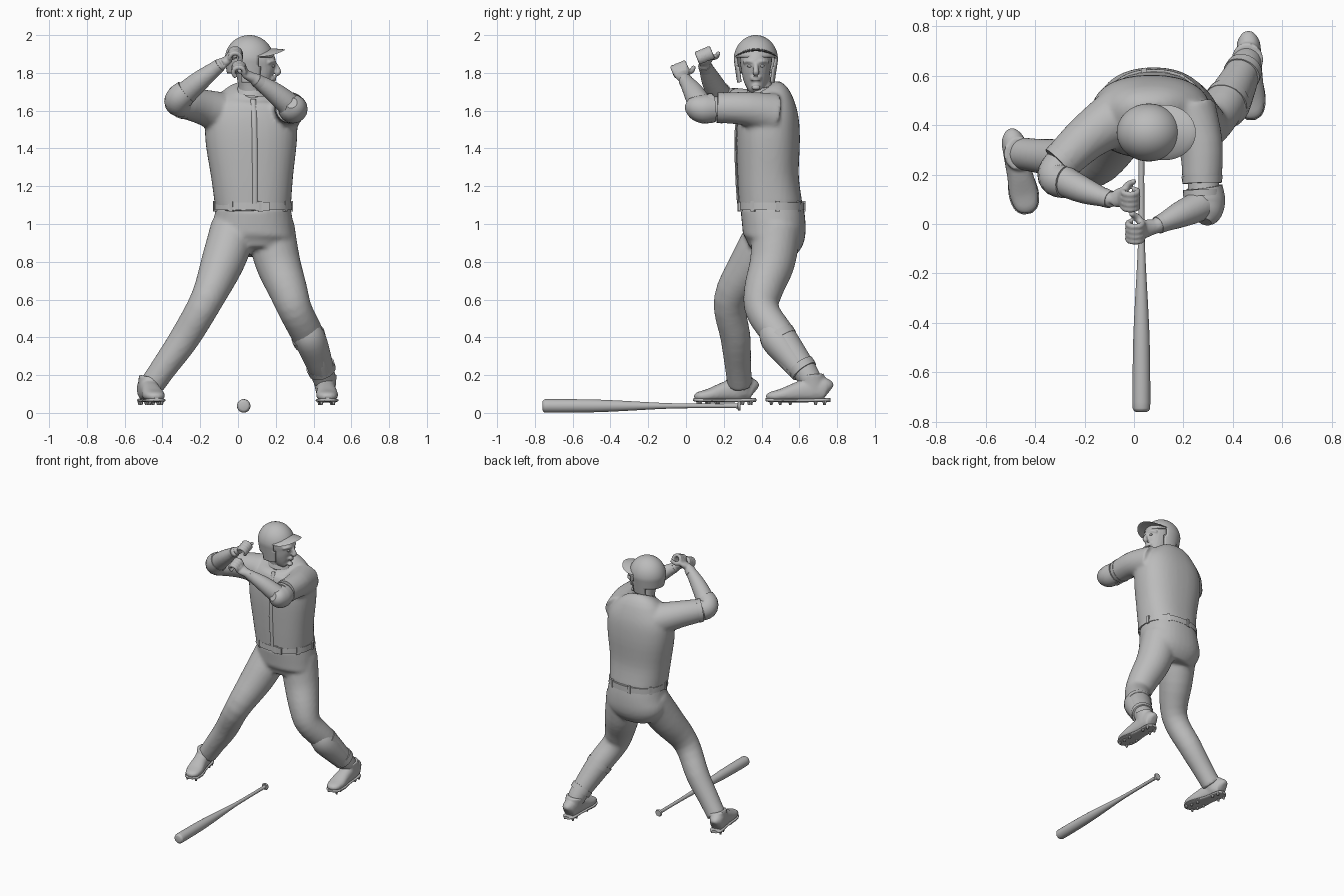
import bpy, bmesh, math
from mathutils import Vector, Matrix

grey = bpy.data.materials.new("plain grey")
grey.diffuse_color = (0.5, 0.5, 0.5, 1)


def spline(pts, sub):
    """Smooth interpolation of (x, y, z, a, b) sections."""
    p = [pts[0]] + pts + [pts[-1]]
    out = []
    for i in range(1, len(p) - 2):
        for k in range(sub):
            t = k / sub
            out.append([0.5 * (2 * b + (c - a) * t + (2*a - 5*b + 4*c - d) * t*t + (3*b - a - 3*c + d) * t**3)
                        for a, b, c, d in zip(p[i-1], p[i], p[i+1], p[i+2])])
    return out + [list(pts[-1])]


def loft(bm, pts, ref=(1, 0, 0), n=24, sub=4, power=1.0):
    """Tube through sections; a is the radius along ref, b across it."""
    pts = spline([tuple(p) if len(p) == 5 else tuple(p) + (p[3],) for p in pts], sub)
    cs = [Vector(p[:3]) for p in pts]
    rings = []
    for i, p in enumerate(pts):
        t = (cs[min(i + 1, len(cs) - 1)] - cs[max(i - 1, 0)]).normalized()
        s = Vector(ref)
        s = (s - t * s.dot(t)).normalized()
        u = t.cross(s)
        ring = []
        for k in range(n):
            c, d = math.cos(math.tau * k / n), math.sin(math.tau * k / n)
            c = math.copysign(abs(c) ** power, c)
            d = math.copysign(abs(d) ** power, d)
            ring.append(bm.verts.new(cs[i] + s * c * p[3] + u * d * p[4]))
        rings.append(ring)
    for r, q in zip(rings, rings[1:]):
        for k in range(n):
            bm.faces.new((r[k], r[(k + 1) % n], q[(k + 1) % n], q[k]))
    bm.faces.new(rings[0][::-1])
    bm.faces.new(rings[-1])


def ball(bm, c, s):
    bmesh.ops.create_uvsphere(bm, u_segments=16, v_segments=10, radius=1,
                              matrix=Matrix.Translation(c) @ Matrix.Diagonal((*s, 1)))


def box(bm, c, s, yaw=0):
    bmesh.ops.create_cube(bm, size=1, matrix=Matrix.Translation(c) @ Matrix.Rotation(yaw, 4, 'Z')
                          @ Matrix.Diagonal((*s, 1)))


def finish(name, bm, voxel=0, smooth=4):
    bmesh.ops.recalc_face_normals(bm, faces=bm.faces)
    me = bpy.data.meshes.new(name)
    bm.to_mesh(me)
    bm.free()
    me.materials.append(grey)
    me.shade_smooth()
    me.set_sharp_from_angle(angle=math.radians(40))
    ob = bpy.data.objects.new(name, me)
    bpy.context.collection.objects.link(ob)
    if voxel:  # fuse the overlapping volumes into one skin
        m = ob.modifiers.new("fuse", 'REMESH')
        m.mode, m.voxel_size, m.use_smooth_shade = 'VOXEL', voxel, True
        m = ob.modifiers.new("soften", 'SMOOTH')
        m.factor, m.iterations = 0.5, smooth
    return ob


# Jersey: trunk and two sleeves
bm = bmesh.new()
loft(bm, [(.08, .45, 1.085, .2, .168), (.075, .435, 1.25, .217, .162), (.07, .435, 1.45, .243, .168),
          (.07, .435, 1.58, .235, .158), (.07, .43, 1.67, .175, .128), (.075, .41, 1.72, .085, .085)],
     n=40, power=.85)
loft(bm, [(-.06, .44, 1.58, .115), (-.19, .35, 1.62, .093), (-.295, .25, 1.64, .08)], ref=(0, 0, 1))
loft(bm, [(.22, .46, 1.58, .115), (.27, .32, 1.61, .09), (.275, .17, 1.615, .08)], ref=(0, 0, 1))
finish("jersey", bm, .012, 5)

# Jersey front strip, collar and sleeve hems
bm = bmesh.new()
loft(bm, [(.09, .277, 1.11, .014, .007), (.09, .268, 1.25, .014, .007), (.088, .263, 1.45, .014, .007),
          (.085, .275, 1.57, .014, .007), (.08, .31, 1.66, .014, .007)], n=8)
finish("jersey_front_strip", bm)
bm = bmesh.new()
loft(bm, [(.075, .405, 1.69, .092, .09), (.078, .40, 1.725, .075, .074)], n=28, sub=1)
finish("collar", bm)
bm = bmesh.new()
loft(bm, [(-.28, .264, 1.637, .083), (-.302, .243, 1.641, .08)], ref=(0, 0, 1), sub=1)
loft(bm, [(.275, .195, 1.615, .083), (.276, .165, 1.616, .08)], ref=(0, 0, 1), sub=1)
finish("sleeve_hems", bm)

# Trousers: hips and two legs
bm = bmesh.new()
loft(bm, [(.08, .453, 1.1, .195, .166), (.08, .465, 1.0, .213, .168), (.075, .465, .92, .222, .16),
          (.075, .45, .85, .17, .12)], n=36, power=.9)
loft(bm, [(-.02, .455, .98, .125), (-.08, .35, .8, .115), (-.165, .235, .6, .088), (-.28, .262, .4, .08),
          (-.385, .275, .25, .07), (-.455, .285, .15, .066)])
loft(bm, [(.17, .48, .98, .13), (.21, .458, .8, .12), (.265, .41, .65, .103), (.305, .405, .54, .09),
          (.375, .50, .4, .085), (.445, .63, .22, .066), (.46, .665, .16, .06)])
finish("trousers", bm, .012, 4)

# Belt with loops and buckle
bm = bmesh.new()
loft(bm, [(.08, .452, 1.073, .207, .175), (.08, .452, 1.113, .205, .174)], n=40, sub=1, power=.88)
for k in range(8):
    a = math.tau * (k + .25) / 8
    box(bm, (.08 + .201 * math.cos(a), .452 + .17 * math.sin(a), 1.093), (.024, .022, .056), a)
finish("belt", bm)
bm = bmesh.new()
box(bm, (.13, .281, 1.093), (.075, .014, .046))
finish("belt_buckle", bm)

# Shin guard on the leading leg: shell, raised ridge and straps
bm = bmesh.new()
loft(bm, [(.338, .43, .47, .06, .045), (.378, .472, .4, .084, .084), (.42, .555, .29, .075, .072),
          (.447, .615, .215, .064, .06)], n=16)
finish("shin_guard", bm)
bm = bmesh.new()
loft(bm, [(.375, .405, .43, .032, .014), (.425, .487, .29, .03, .014), (.453, .56, .2, .026, .012)], n=8)
finish("shin_guard_ridge", bm)
bm = bmesh.new()
for x, y, z, r in ((.37, .488, .41, .091), (.435, .605, .25, .077)):
    loft(bm, [(x, y, z, r), (x + .012, y + .022, z - .03, r - .003)], sub=1)
finish("shin_guard_straps", bm)


# Shoes with soles and studs
def shoe(side, heel, toe, ankle):
    h, t = Vector((*heel, 0)), Vector((*toe, 0))
    d = t - h
    w = d.normalized().cross(Vector((0, 0, 1)))

    def at(f, z, a, b):
        p = h + d * f
        return (p.x, p.y, z, a, b)
    up = (0, 0, 1)
    bm = bmesh.new()
    loft(bm, [at(.0, .115, .035, .02), at(.06, .125, .058, .045), at(.25, .125, .065, .05),
              at(.5, .112, .052, .052), at(.75, .095, .034, .058), at(.93, .087, .024, .045),
              at(1, .083, .012, .018)], ref=up, power=.85)
    p = h + d * .25
    loft(bm, [(p.x, p.y, .1, .05, .07), (*ankle, .065, .068)])
    finish(side + "_shoe", bm, .008, 3)
    bm = bmesh.new()
    loft(bm, [at(-.01, .068, .01, .02), at(.08, .068, .01, .045), at(.4, .066, .01, .045),
              at(.75, .066, .01, .061), at(.94, .068, .01, .047), at(1.01, .07, .008, .018)], ref=up, power=.7)
    for f in (.08, .22, .62, .78, .92):
        for s in (-1, 1):
            q = h + d * f + w * s * .032
            loft(bm, [(q.x, q.y, .062, .012), (q.x, q.y, .042, .006)], n=6, sub=1)
    finish(side + "_sole", bm)


shoe("right", (-.495, .365), (-.43, .045), (-.462, .285, .19))
shoe("left", (.462, .76), (.475, .425), (.458, .665, .2))


# Bare arms with gripping hands
def arm(side, elbow_path, wrist, centre, flip):
    bm = bmesh.new()
    W, C = Vector(wrist), Vector(centre)
    u = Vector((0, .92, .38)).normalized()
    w = W - C
    w = (w - u * w.dot(u)).normalized()
    v = u.cross(w) * flip
    loft(bm, elbow_path + [(*wrist, .032, .03)], ref=(0, 0, 1))
    p, q = C + w * .04, C + w * .022 + v * .02
    loft(bm, [(*wrist, .03, .028), (*p, .042, .021), (*q, .042, .016)], ref=u, n=16)
    for k in range(4):  # curled fingers
        o = C + u * (k - 1.5) * .022
        pts = []
        for j in range(7):
            a = math.radians(20 + 42 * j)
            f = o + (w * math.cos(a) + v * math.sin(a)) * .03
            pts.append((*f, .0125))
        loft(bm, pts, ref=u, n=10, sub=2)
    a, b, c = C + w * .035 + u * .02, C + w * .02 - v * .02 + u * .052, C - w * .012 - v * .018 + u * .075
    loft(bm, [(*a, .018), (*b, .015), (*c, .011)], ref=w, n=10)
    finish(side + "_arm", bm, .006, 3)
    # wrist band
    bm = bmesh.new()
    e = (Vector(elbow_path[-1][:3]) - W).normalized()
    loft(bm, [(*(W + e * .015), .036), (*(W + e * .05), .039)], ref=(0, 0, 1), sub=1)
    finish(side + "_wrist_band", bm)


arm("right", [(-.25, .29, 1.63, .06), (-.31, .215, 1.645, .065), (-.29, .18, 1.68, .063), (-.2, .135, 1.76, .053)],
    (-.085, .095, 1.85), (-.015, .1, 1.89), 1)
arm("left", [(.275, .25, 1.61, .06), (.282, .1, 1.615, .066), (.255, .07, 1.645, .062), (.18, .035, 1.705, .052)],
    (.085, -.01, 1.77), (.005, -.03, 1.815), -1)

# Elbow guard and elbow sleeves
bm = bmesh.new()
loft(bm, [(.285, .15, 1.612, .073), (.292, .09, 1.61, .077), (.293, .04, 1.625, .062),
          (.285, .01, 1.64, .03)], ref=(0, 0, 1), n=16)
loft(bm, [(.277, .14, 1.614, .079), (.278, .115, 1.614, .079)], ref=(0, 0, 1), sub=1)
finish("left_elbow_guard", bm)
bm = bmesh.new()
loft(bm, [(-.295, .24, 1.635, .071), (-.318, .205, 1.645, .072), (-.31, .18, 1.67, .07),
          (-.275, .17, 1.70, .066)], ref=(0, 0, 1))
finish("right_elbow_sleeve", bm)

# Head and neck, turned towards +x
bm = bmesh.new()
loft(bm, [(.15, .37, 1.705, .028, .028), (.128, .37, 1.73, .062, .05), (.107, .37, 1.77, .09, .068),
          (.092, .37, 1.82, .11, .078), (.085, .37, 1.87, .112, .085), (.08, .37, 1.93, .09, .075)])
loft(bm, [(.07, .41, 1.63, .08), (.07, .39, 1.72, .068), (.06, .375, 1.8, .07)])
loft(bm, [(.194, .37, 1.85, .012), (.211, .37, 1.815, .015), (.21, .37, 1.803, .018), (.196, .37, 1.795, .014)],
     n=12)
for z, x, r in ((1.775, .196, .008), (1.763, .194, .009)):
    loft(bm, [(x - .016, .342, z, r * .5), (x, .37, z, r), (x - .016, .398, z, r * .5)], n=10)
for s in (-1, 1):
    loft(bm, [(.195, .37 + s * .012, 1.857, .009), (.186, .37 + s * .04, 1.862, .01),
              (.16, .37 + s * .066, 1.855, .008)], ref=(0, 0, 1), n=10)
ball(bm, (.178, .37, 1.722), (.016, .024, .014))
finish("head", bm, .006, 2)
bm = bmesh.new()
for s in (-1, 1):
    ball(bm, (.186, .37 + s * .033, 1.836), (.009, .013, .007))
finish("eyes", bm)

# Helmet shell, open at the face, with ear flaps on both sides
bm = bmesh.new()
bmesh.ops.create_uvsphere(bm, u_segments=48, v_segments=32, radius=1)
for v in bm.verts:
    x, y, z = v.co
    if z < 0:
        r = max(math.hypot(x, y), .001)
        k = (1 + .16 * z) / r
        x, y = x * k, y * k
    v.co = (.06 + .13 * x, .37 + .117 * y, 1.87 + .13 * z)


def open_face(f):
    c = f.calc_center_median()
    flap = .015 < c.x < .115 and abs(c.y - .37) > .05
    low = 1.752 if flap else (1.80 if c.x < .05 else 1.885)
    return c.z < low


bmesh.ops.delete(bm, geom=[f for f in bm.faces if open_face(f)], context='FACES')
ob = finish("helmet", bm)
m = ob.modifiers.new("thickness", 'SOLIDIFY')
m.thickness, m.offset = .012, -1

# Helmet peak, arched across its width
bm = bmesh.new()
bmesh.ops.create_uvsphere(bm, u_segments=32, v_segments=10, radius=1)
for v in bm.verts:
    x, y, z = v.co
    v.co = (.125 + .125 * x, .37 + .112 * y, 1.922 + .008 * z - .035 * y * y)
finish("helmet_peak", bm)

# Bat lying on the ground along y
bm = bmesh.new()
prof = [(-.76, .022), (-.752, .032), (-.72, .036), (-.5, .034), (-.35, .028), (-.15, .017), (0, .0125),
        (.26, .012), (.272, .02), (.28, .026), (.289, .022)]
loft(bm, [(.03, y, .037, r) for y, r in prof], n=28, sub=3)
finish("bat", bm)
